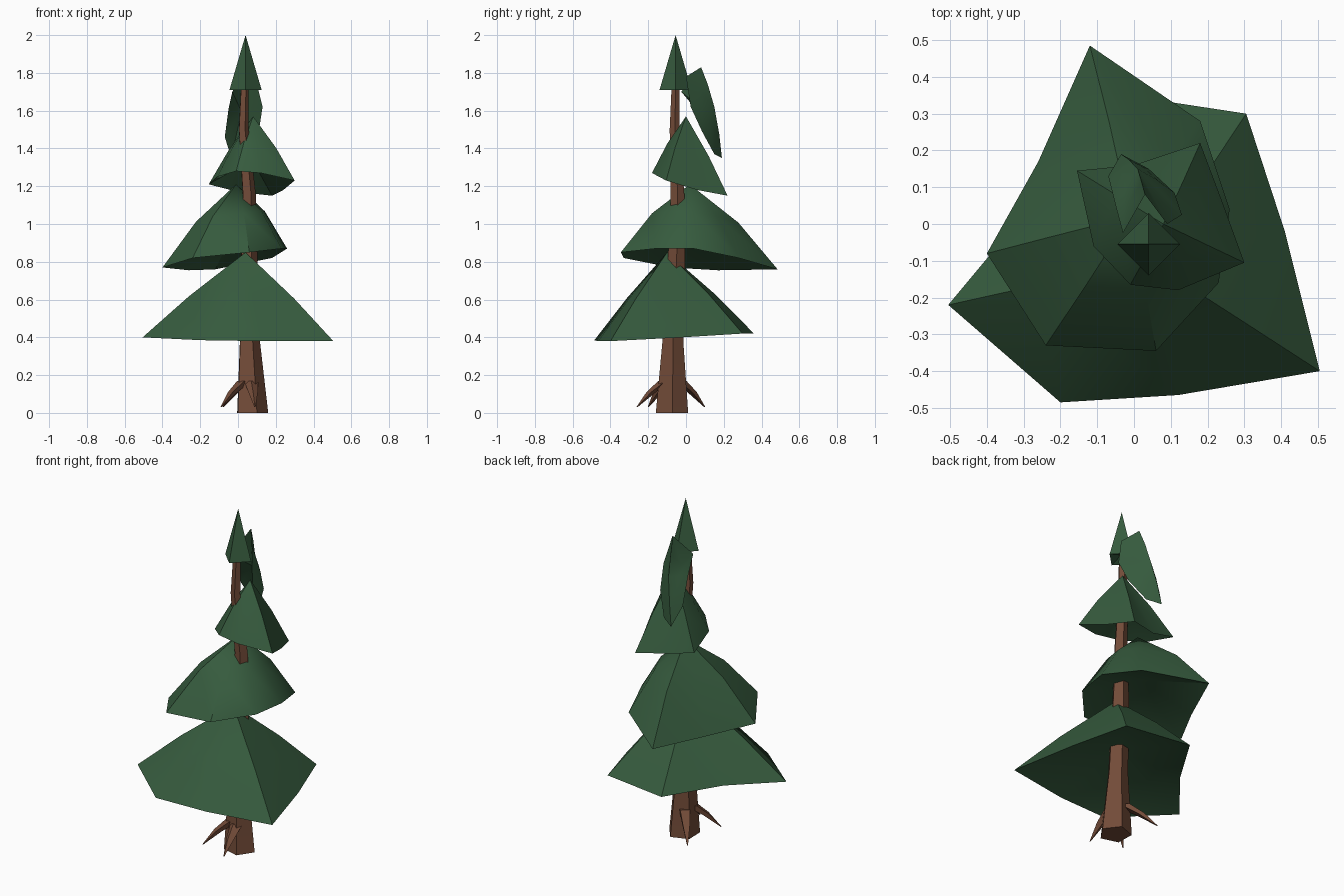
import bpy, bmesh
from math import cos, sin, pi, radians
from mathutils import Vector

if "Cube" in bpy.data.objects:
    bpy.data.objects.remove(bpy.data.objects["Cube"], do_unlink=True)


def material(name, color):
    m = bpy.data.materials.new(name)
    m.use_nodes = True
    m.diffuse_color = color
    bsdf = m.node_tree.nodes["Principled BSDF"]
    bsdf.inputs["Base Color"].default_value = color
    bsdf.inputs["Roughness"].default_value = 0.9
    return m


needle_green = material("needle_green", (0.037, 0.105, 0.048, 1))
bark_brown = material("bark_brown", (0.17, 0.071, 0.04, 1))


def finish(name, bm, mat, angle):
    bmesh.ops.recalc_face_normals(bm, faces=bm.faces)
    mesh = bpy.data.meshes.new(name)
    bm.to_mesh(mesh)
    bm.free()
    mesh.materials.append(mat)
    ob = bpy.data.objects.new(name, mesh)
    bpy.context.collection.objects.link(ob)
    bpy.ops.object.select_all(action="DESELECT")
    ob.select_set(True)
    bpy.context.view_layer.objects.active = ob
    bpy.ops.object.shade_smooth_by_angle(angle=radians(angle))


def bridge(bm, a, b):
    n = len(a)
    for i in range(n):
        j = (i + 1) % n
        bm.faces.new((a[i], a[j], b[j], b[i]))


def fan(bm, ring, tip):
    for i, v in enumerate(ring):
        bm.faces.new((v, ring[(i + 1) % len(ring)], tip))


def bough(name, apex, rim, bulge=0.0, hollow=0.35):
    """Irregular cone of needles: apex, bulged middle ring, rim, recessed underside."""
    bm = bmesh.new()
    apex = Vector(apex)
    rim = [Vector(p) for p in rim]
    centre = sum(rim, Vector()) / len(rim)
    up = (apex - centre).normalized()
    outer = [bm.verts.new(p) for p in rim]
    middle = [bm.verts.new(apex.lerp(p, 0.55) + up * bulge) for p in rim]
    fan(bm, middle, bm.verts.new(apex))
    bridge(bm, middle, outer)
    fan(bm, outer, bm.verts.new(centre.lerp(apex, hollow)))
    finish(name, bm, needle_green, 35)


def limb(name, path, sides, turn=0.0):
    """Tapered, bent prism through (x, y, z, radius) stations."""
    bm = bmesh.new()
    rings = []
    for x, y, z, r in path:
        rings.append([bm.verts.new((x + r * cos(turn + 2 * pi * i / sides),
                                    y + r * sin(turn + 2 * pi * i / sides), z))
                      for i in range(sides)])
    for a, b in zip(rings, rings[1:]):
        bridge(bm, a, b)
    bm.faces.new(rings[0])
    bm.faces.new(rings[-1])
    finish(name, bm, bark_brown, 20)


# Trunk
limb("trunk", [(0.07, -0.075, 0, 0.09), (0.058, -0.07, 0.38, 0.058),
               (0.055, -0.05, 0.85, 0.047), (0.057, -0.045, 1.15, 0.038),
               (0.028, -0.06, 1.5, 0.028), (0.035, -0.055, 1.74, 0.022)], 5, 0.03)

# Roots
for side, (x, y) in {"right": (-0.09, -0.2), "front": (0.09, -0.26), "back": (-0.08, 0.1)}.items():
    start, tip = Vector((0.065, -0.07)), Vector((x, y))
    path = []
    for t, z, r in ((0.2, 0.17, 0.038), (0.6, 0.11, 0.025), (1, 0.03, 0.003)):
        p = start.lerp(tip, t)
        path.append((p.x, p.y, z, r))
    limb(side + "_root", path, 4)

# Boughs, lowest first
bough("lowest_bough", (0.04, -0.1, 0.85),
      [(-0.505, -0.22, 0.4), (-0.2, -0.485, 0.385), (0.12, -0.465, 0.38),
       (0.505, -0.4, 0.38), (0.41, -0.02, 0.4), (0.305, 0.3, 0.42),
       (-0.09, 0.36, 0.42), (-0.28, 0.05, 0.42)], 0.015)
bough("lower_bough", (-0.01, 0.02, 1.21),
      [(-0.4, -0.08, 0.77), (-0.24, -0.33, 0.82), (0.06, -0.345, 0.85),
       (0.23, -0.16, 0.87), (0.26, 0.04, 0.87), (0.18, 0.28, 0.82),
       (-0.12, 0.485, 0.76), (-0.26, 0.17, 0.755)], 0.045)
bough("middle_bough", (0.08, 0.0, 1.57),
      [(-0.155, 0.145, 1.21), (-0.11, -0.06, 1.25), (-0.01, -0.165, 1.28),
       (0.12, -0.18, 1.27), (0.3, -0.105, 1.23), (0.24, 0.06, 1.18),
       (0.18, 0.22, 1.15), (0.0, 0.16, 1.17)], 0.02)
bough("hanging_bough", (0.01, 0.15, 1.62),
      [(0.03, 0.08, 1.83), (0.09, 0.0, 1.78), (0.13, 0.025, 1.62),
       (0.11, 0.085, 1.49), (0.04, 0.15, 1.37), (-0.035, 0.19, 1.35),
       (-0.07, 0.13, 1.46), (-0.05, 0.05, 1.61), (-0.03, -0.025, 1.7)], 0.005, 0.4)
bough("treetop", (0.04, -0.055, 2.0),
      [(0.04 + 0.085 * cos(i * pi / 2), -0.055 + 0.085 * sin(i * pi / 2), 1.71)
       for i in range(4)], 0, 0.1)
